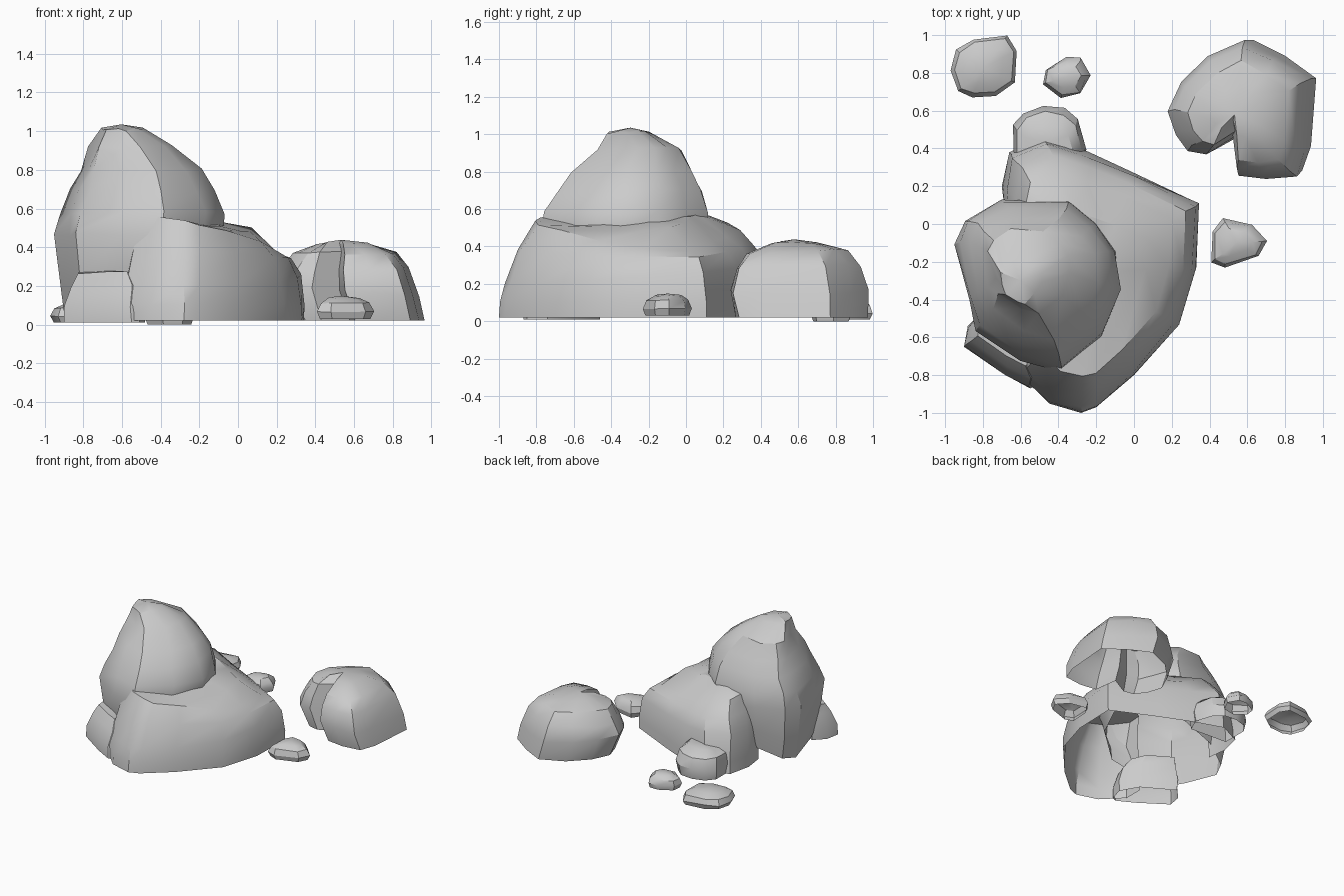
import bpy
import bmesh
import math
import random
from mathutils import Vector

random.seed(4)
cube = bpy.data.objects.get("Cube")
if cube:
    bpy.data.objects.remove(cube, do_unlink=True)

# One plain stone colour
stone = bpy.data.materials.new("grey_stone")
stone.use_nodes = True
stone_colour = (0.6, 0.6, 0.6, 1)
stone.diffuse_color = stone_colour
stone.node_tree.nodes["Principled BSDF"].inputs["Base Color"].default_value = stone_colour


def layer(z, scale, shift=(0, 0), tilt=(0, 0)):
    """One horizontal ring of a rock: height, size, sideways shift and slope."""
    return z, scale, Vector(shift), Vector(tilt)


def rock(name, centre, outline, layers, crown=0.02, rough=0.008, open_side=None):
    """Stack scaled copies of an outline into a hollow, open-bottomed rock."""
    centre = Vector(centre)
    bm = bmesh.new()
    rings = []
    for level, (z, scale, shift, tilt) in enumerate(layers):
        ring = []
        for point in outline:
            offset = (Vector(point) - centre) * scale + shift
            spot = centre + offset
            wobble = rough if level else 0
            jitter = [random.uniform(-wobble, wobble) for axis in "xyz"]
            height = z + offset.dot(tilt)
            ring.append(bm.verts.new(Vector((spot.x, spot.y, height)) + Vector(jitter)))
        rings.append(ring)
    count = len(outline)
    for lower, upper in zip(rings, rings[1:]):
        for i in range(count):
            if i == open_side:
                continue
            j = (i + 1) % count
            bm.faces.new((lower[i], lower[j], upper[j], upper[i]))
    # Shallow crown closing the top
    top = rings[-1]
    middle = sum((v.co for v in top), Vector()) / count
    apex = bm.verts.new(middle + Vector((0, 0, crown)))
    for i in range(count):
        bm.faces.new((top[i], top[(i + 1) % count], apex))
    bmesh.ops.recalc_face_normals(bm, faces=bm.faces)
    if sum(f.normal.z * f.calc_area() for f in bm.faces) < 0:
        bmesh.ops.reverse_faces(bm, faces=bm.faces)
    mesh = bpy.data.meshes.new(name)
    bm.to_mesh(mesh)
    bm.free()
    mesh.materials.append(stone)
    obj = bpy.data.objects.new(name, mesh)
    bpy.context.collection.objects.link(obj)
    bpy.ops.object.select_all(action="DESELECT")
    obj.select_set(True)
    bpy.context.view_layer.objects.active = obj
    bpy.ops.object.shade_smooth_by_angle(angle=math.radians(32))
    return obj


# Tall boulder: its foot slopes up where the broad boulder covers it
rock("tall_boulder", (-0.5, -0.3),
     [(-0.07, -0.35), (-0.1, -0.15), (-0.2, 0), (-0.35, 0.11), (-0.7, 0.12),
      (-0.9, 0.02), (-0.95, -0.1), (-0.88, -0.4), (-0.83, -0.56),
      (-0.6, -0.72), (-0.4, -0.78), (-0.17, -0.6)],
     [layer(0.2, 0.9, (0.01, 0), (0.44, 0)),
      layer(0.33, 0.95, tilt=(0.3, 0)),
      layer(0.47, 1),
      layer(0.58, 0.97, (0.01, 0.01)),
      layer(0.7, 0.86, (0.01, 0.02)),
      layer(0.8, 0.71, (0, 0.03)),
      layer(0.92, 0.5, (-0.05, 0.06)),
      layer(1.01, 0.25, (-0.1, 0))], crown=0.025, rough=0.01)

# Broad boulder around the foot of the tall one, open where they merge
rock("broad_boulder", (-0.15, -0.25),
     [(0.34, 0.11), (-0.02, 0.28), (-0.25, 0.38), (-0.48, 0.46), (-0.66, 0.38),
      (-0.7, 0.2), (-0.68, 0.05), (-0.6, -0.65), (-0.6, -0.8), (-0.45, -0.95),
      (-0.28, -1), (-0.2, -0.97), (0, -0.8), (0.24, -0.53), (0.33, -0.23)],
     [layer(0.02, 1),
      layer(0.1, 0.995),
      layer(0.25, 0.96, tilt=(-0.03, 0.08)),
      layer(0.38, 0.87, tilt=(-0.1, 0)),
      layer(0.47, 0.75, (-0.02, 0), (-0.22, -0.07)),
      layer(0.53, 0.45, tilt=(-0.2, 0.06))], crown=0.01, open_side=6)

# Detached boulder with a notch in its front, undercut towards the group
rock("side_boulder", (0.58, 0.6),
     [(0.96, 0.77), (0.78, 0.9), (0.6, 0.99), (0.4, 0.9), (0.25, 0.75),
      (0.18, 0.6), (0.22, 0.47), (0.29, 0.38), (0.38, 0.36), (0.54, 0.45),
      (0.57, 0.24), (0.72, 0.22), (0.88, 0.24), (0.93, 0.38)],
     [layer(0.02, 0.92, (0.035, 0.015)),
      layer(0.17, 0.97, (-0.01, 0), (-0.06, 0)),
      layer(0.29, 0.86, (-0.02, 0), (0.02, 0.03)),
      layer(0.375, 0.69, (-0.02, -0.01), (0, 0.04)),
      layer(0.42, 0.35, (-0.04, 0))])

# Leaning slab at the front corner
rock("front_slab", (-0.68, -0.68),
     [(-0.48, -0.74), (-0.56, -0.6), (-0.8, -0.46), (-0.88, -0.54),
      (-0.9, -0.65), (-0.68, -0.8), (-0.55, -0.87), (-0.51, -0.85)],
     [layer(0.01, 1), layer(0.1, 0.99),
      layer(0.2, 0.9, (0.01, 0.03)),
      layer(0.27, 0.72, (0.01, 0.07))], crown=0.01)

# Block tucked against the back
rock("back_block", (-0.45, 0.42),
     [(-0.25, 0.4), (-0.3, 0.55), (-0.37, 0.61), (-0.48, 0.62),
      (-0.58, 0.59), (-0.64, 0.52), (-0.64, 0.3), (-0.3, 0.28)],
     [layer(0.02, 0.94), layer(0.1, 1),
      layer(0.18, 0.9, (0, -0.01)),
      layer(0.22, 0.65, (0, -0.03))], crown=0.01)

# Loose pebbles lying around, tucked in slightly at the bottom rim
pebbles = {
    "side_pebble": ((0.54, -0.1), 0.03, 0.11,
                    [(0.7, -0.09), (0.62, 0), (0.47, 0.03), (0.42, -0.04),
                     (0.41, -0.2), (0.48, -0.23), (0.66, -0.17)]),
    "large_back_pebble": ((-0.79, 0.83), 0.01, 0.1,
                          [(-0.62, 0.92), (-0.67, 1), (-0.85, 0.98), (-0.94, 0.92),
                           (-0.97, 0.81), (-0.93, 0.7), (-0.86, 0.67),
                           (-0.73, 0.68), (-0.63, 0.75)]),
    "small_back_pebble": ((-0.35, 0.78), 0, 0.1,
                          [(-0.23, 0.79), (-0.28, 0.88), (-0.36, 0.88),
                           (-0.47, 0.82), (-0.48, 0.74), (-0.39, 0.67),
                           (-0.28, 0.69)]),
}
for name, (centre, base, tall, outline) in pebbles.items():
    rock(name, centre, outline,
         [layer(base, 0.9), layer(base + tall * 0.35, 1),
          layer(base + tall * 0.75, 0.88),
          layer(base + tall, 0.55)], crown=0.01, rough=0.005)
